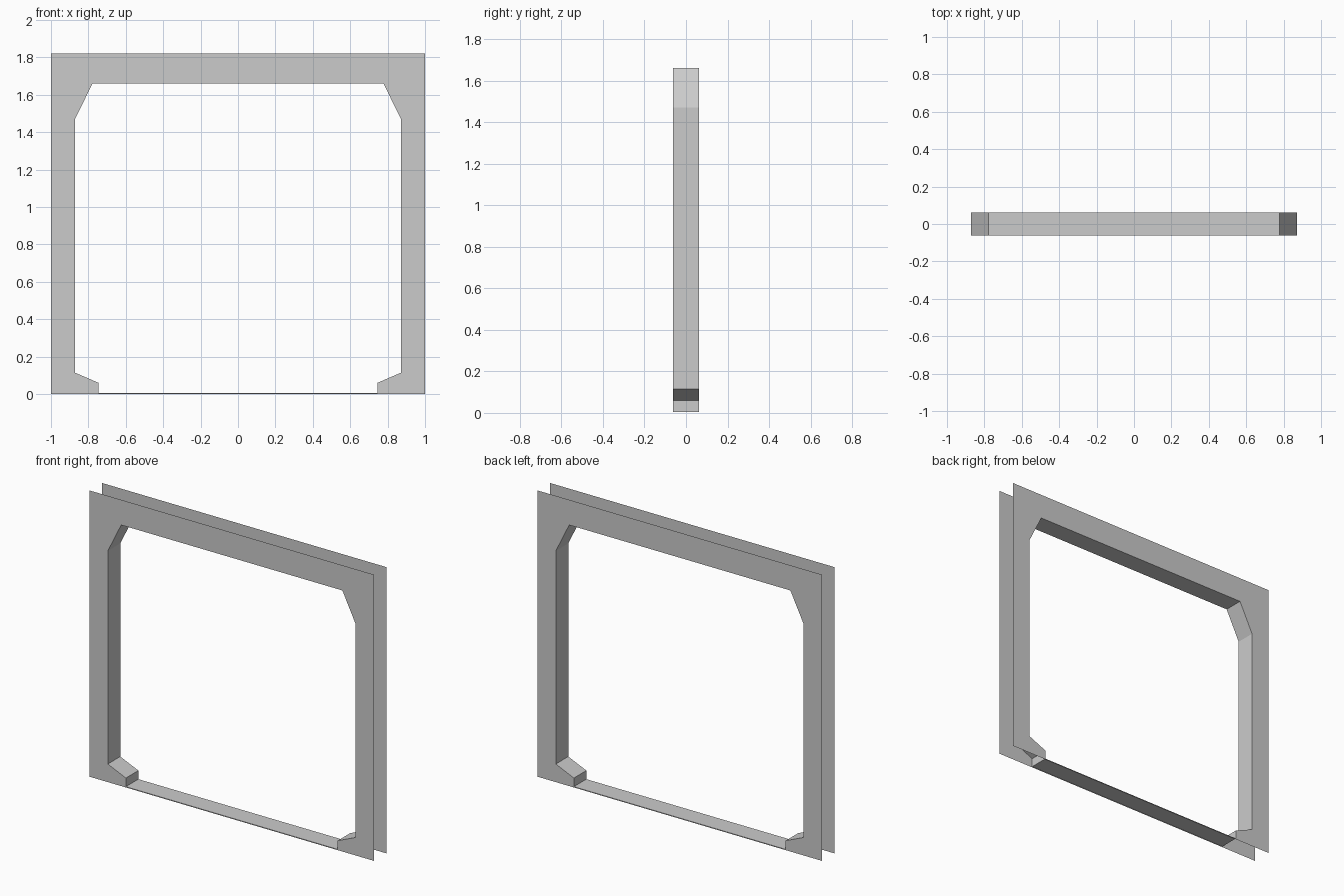
import bpy

if "Cube" in bpy.data.objects:
    bpy.data.objects.remove(bpy.data.objects["Cube"])

DEPTH = 0.0625   # half thickness of the frame

# Right half of the opening (x, z), from sill centre round to header centre
opening = [(0, 0.005), (0.745, 0.005), (0.745, 0.06), (0.872, 0.115),
           (0.872, 1.47), (0.778, 1.66), (0, 1.66)]
# Right half of the outer border, from header centre back to floor centre
border = [(0, 1.82), (1, 1.82), (1, 0), (0, 0)]


def make_part(name, verts, faces):
    """Make a half part and mirror it across x = 0."""
    mesh = bpy.data.meshes.new(name)
    mesh.from_pydata(verts, [], faces)
    obj = bpy.data.objects.new(name, mesh)
    bpy.context.collection.objects.link(obj)
    mirror = obj.modifiers.new("Mirror", 'MIRROR')
    mirror.use_axis[0] = True
    mirror.merge_threshold = 0.0005
    return obj


def make_panel(name, y, outline):
    make_part(name, [(x, y, z) for x, z in outline], [range(len(outline))])


# Front and back face panels
outline = opening + border
make_panel("front_panel", -DEPTH, outline[::-1])
make_panel("back_panel", DEPTH, outline)

# Lining of the opening: sill, feet, jambs, corner braces and header underside
n = len(opening)
verts = [(x, y, z) for y in (-DEPTH, DEPTH) for x, z in opening]
make_part("opening_lining", verts,
          [(i, i + 1, n + i + 1, n + i) for i in range(n - 1)])
